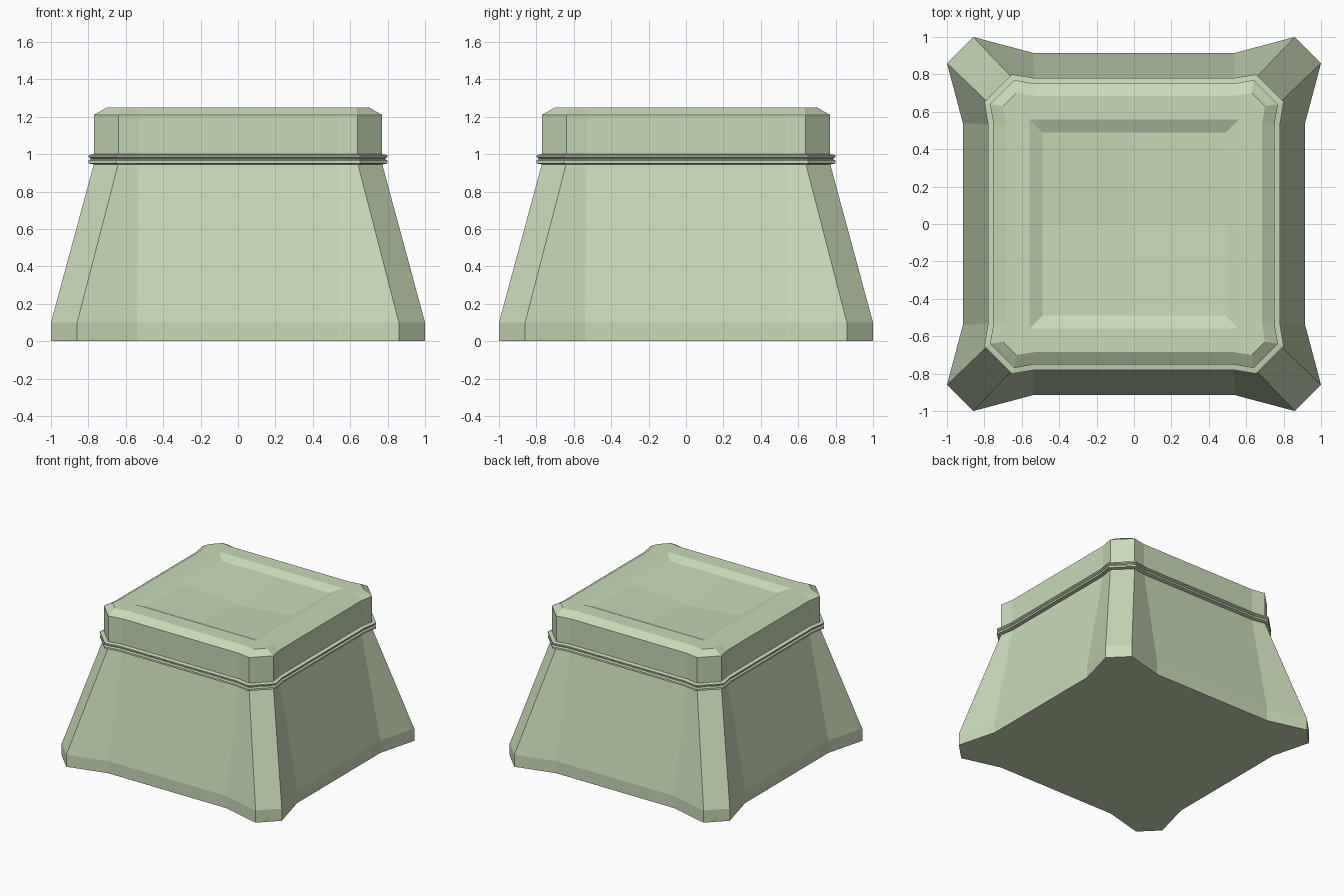
import bpy, bmesh

if "Cube" in bpy.data.objects:
    bpy.data.objects.remove(bpy.data.objects["Cube"])

def material():
    m = bpy.data.materials.new("pale_green")
    m.diffuse_color = (0.58, 0.70, 0.47, 1)
    m.use_nodes = True
    m.node_tree.nodes["Principled BSDF"].inputs["Base Color"].default_value = m.diffuse_color
    return m

GREEN = material()

def loop(bm, z, a, b, m, k):
    """16-point ring: corner points (a, b) / (b, a), recessed side points (m, +-k)."""
    side = [(a, -b), (m, -k), (m, k), (a, b)]
    pts = []
    for _ in range(4):
        pts += side
        side = [(-y, x) for x, y in side]
    return [bm.verts.new((x, y, z)) for x, y in pts]

def bridge(bm, r1, r2):
    n = len(r1)
    for i in range(n):
        j = (i + 1) % n
        bm.faces.new((r1[i], r1[j], r2[j], r2[i]))

def finish(bm, name):
    bmesh.ops.recalc_face_normals(bm, faces=bm.faces)
    me = bpy.data.meshes.new(name)
    bm.to_mesh(me)
    bm.free()
    me.materials.append(GREEN)
    ob = bpy.data.objects.new(name, me)
    bpy.context.collection.objects.link(ob)

# Flared body, foot and cap
bm = bmesh.new()
rings = [loop(bm, *p) for p in [
    (0.00, 1.00, 0.86, 0.915, 0.54),
    (0.10, 1.00, 0.86, 0.915, 0.54),
    (0.95, 0.77, 0.64, 0.75, 0.53),
    (1.21, 0.77, 0.64, 0.75, 0.53),
    (1.25, 0.70, 0.63, 0.685, 0.53)]]
for r1, r2 in zip(rings, rings[1:]):
    bridge(bm, r1, r2)
bm.faces.new(rings[0][::-1])

# Sunken panel in the top: square rim, sloped wall, shallow dished floor
def square(z, s):
    return [bm.verts.new((x * s, y * s, z)) for x, y in
            [(1, -1), (1, 0), (1, 1), (0, 1), (-1, 1), (-1, 0), (-1, -1), (0, -1)]]

rim, floor = square(1.25, 0.56), square(1.22, 0.49)
top = rings[-1]
for s in range(4):
    t = [top[(4 * s + i) % 16] for i in range(5)]
    q = [rim[(2 * s + i) % 8] for i in range(3)]
    bm.faces.new((t[0], t[1], t[2], t[3], q[2], q[1], q[0]))
    bm.faces.new((t[3], t[4], q[2]))
bridge(bm, rim, floor)
centre = bm.verts.new((0, 0, 1.18))
for i in range(0, 8, 2):
    bm.faces.new((floor[i - 1], floor[i], floor[(i + 1) % 8], centre))
finish(bm, "pedestal_body")

# Twin-ridged band around the neck
bm = bmesh.new()
profile = [(0.945, 0.0), (0.95, 0.03), (0.965, 0.03), (0.972, 0.018),
           (0.978, 0.018), (0.985, 0.03), (0.995, 0.03), (1.0, 0.0)]
band = [loop(bm, z, 0.77 + d, 0.64 + d * 0.4, 0.75 + d, 0.53) for z, d in profile]
for r1, r2 in zip(band, band[1:] + band[:1]):
    bridge(bm, r1, r2)
finish(bm, "neck_band")
